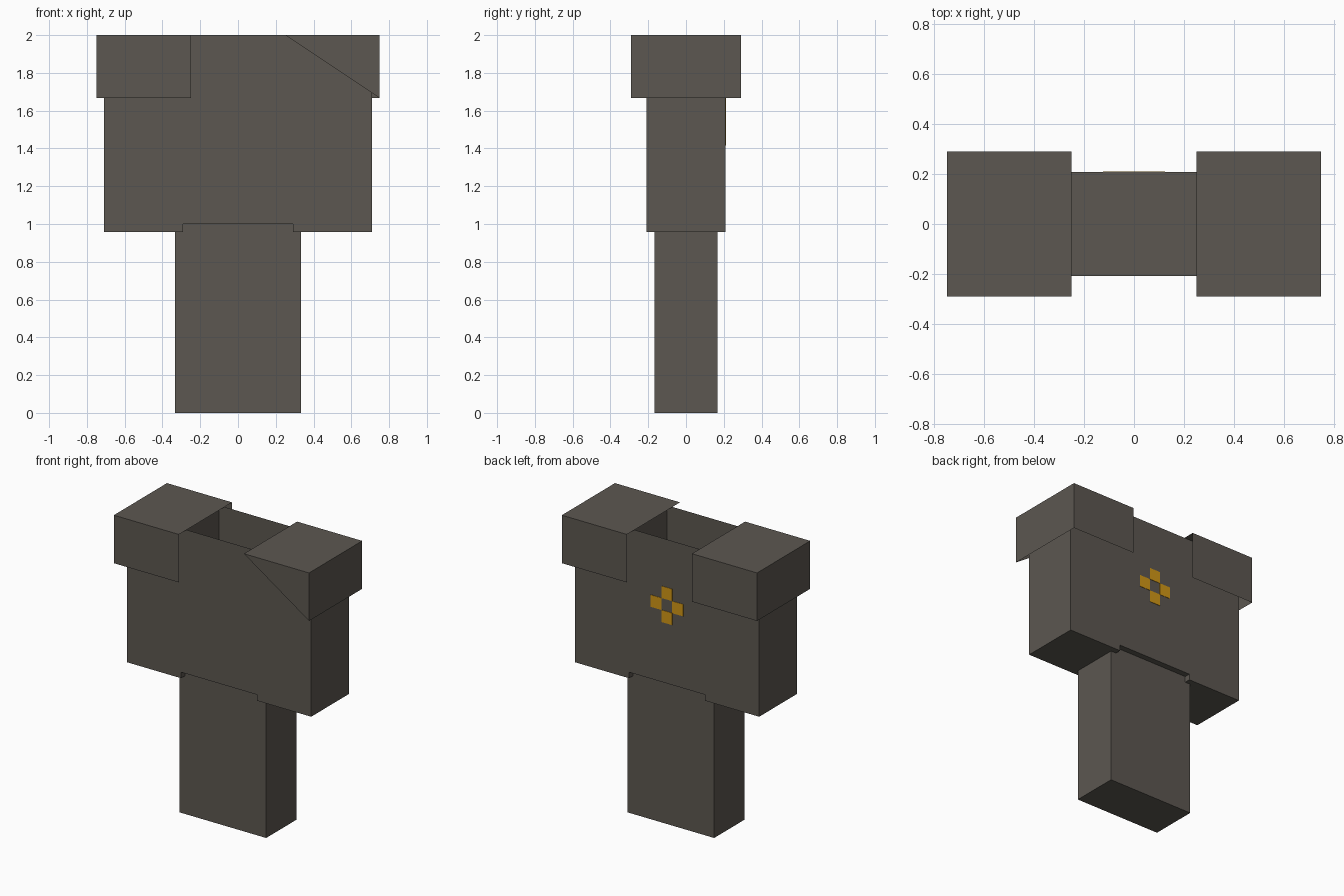
import bpy
import bmesh
from mathutils import Vector

old = bpy.data.objects.get("Cube")
if old:
    bpy.data.objects.remove(old, do_unlink=True)

U = 1 / 12  # grid unit shared by all the blocky parts


def make_material(name, color):
    mat = bpy.data.materials.new(name)
    mat.use_nodes = True
    rgba = (*color, 1)
    mat.diffuse_color = rgba
    mat.node_tree.nodes["Principled BSDF"].inputs["Base Color"].default_value = rgba
    return mat


grey = make_material("warm_dark_grey", (0.107, 0.096, 0.082))
gold = make_material("gold", (0.64, 0.31, 0.008))

DIRECTIONS = {
    "left": Vector((1, 0, 0)), "right": Vector((-1, 0, 0)),
    "back": Vector((0, 1, 0)), "front": Vector((0, -1, 0)),
    "top": Vector((0, 0, 1)), "bottom": Vector((0, 0, -1)),
}


def shell(name, low, high, open_sides=(), mat=grey, half_front=False):
    """Box between two corners, in grid units, with the listed sides left open."""
    low, high = Vector(low) * U, Vector(high) * U
    bm = bmesh.new()
    bmesh.ops.create_cube(bm, size=1)
    for v in bm.verts:
        v.co = [low[i] if v.co[i] < 0 else high[i] for i in range(3)]
    bm.normal_update()
    gone = [f for f in bm.faces
            if any(f.normal.dot(DIRECTIONS[s]) > 0.9 for s in open_sides)]
    bmesh.ops.delete(bm, geom=gone, context="FACES")
    if half_front:
        # Split the front on its diagonal and keep the upper outer triangle
        front = next(f for f in bm.faces if f.normal.y < -0.9)
        corners = [v for v in front.verts
                   if (v.co.x > low.x + U) or (v.co.z > low.z + U)]
        bmesh.ops.delete(bm, geom=[front], context="FACES_ONLY")
        bm.faces.new(corners)
    mesh = bpy.data.meshes.new(name)
    bm.to_mesh(mesh)
    bm.free()
    mesh.materials.append(mat)
    obj = bpy.data.objects.new(name, mesh)
    bpy.context.collection.objects.link(obj)
    return obj


# Lower block and hollow middle section
shell("waist", (-4, -2, 0), (4, 2, 12), ["top"])
shell("middle_body", (-3.5, -2.5, 12), (3.5, 2.5, 24), ["top", "left", "right"])

# Side sections and the open caps over them
for side, sign in (("left", 1), ("right", -1)):
    def span(a, b):
        return sorted((sign * a, sign * b))

    x0, x1 = span(3.5, 8.5)
    shell(side + "_side_body", (x0, -2.5, 11.5), (x1, 2.5, 24), ["top"])
    x0, x1 = span(3, 9)
    inner = "right" if side == "left" else "left"
    shell(side + "_shoulder_cap", (x0, -3.5, 20), (x1, 3.5, 24),
          ["bottom", inner], half_front=(side == "left"))

# Cross emblem of four thin squares on the back
for name, dx, dz in (("upper", 0, 1), ("lower", 0, -1), ("left", 1, 0), ("right", -1, 0)):
    x, z = dx - 0.5, dz + 18
    shell(name + "_emblem_square", (x, 2.5, z), (x + 1, 2.53, z + 1), mat=gold)
